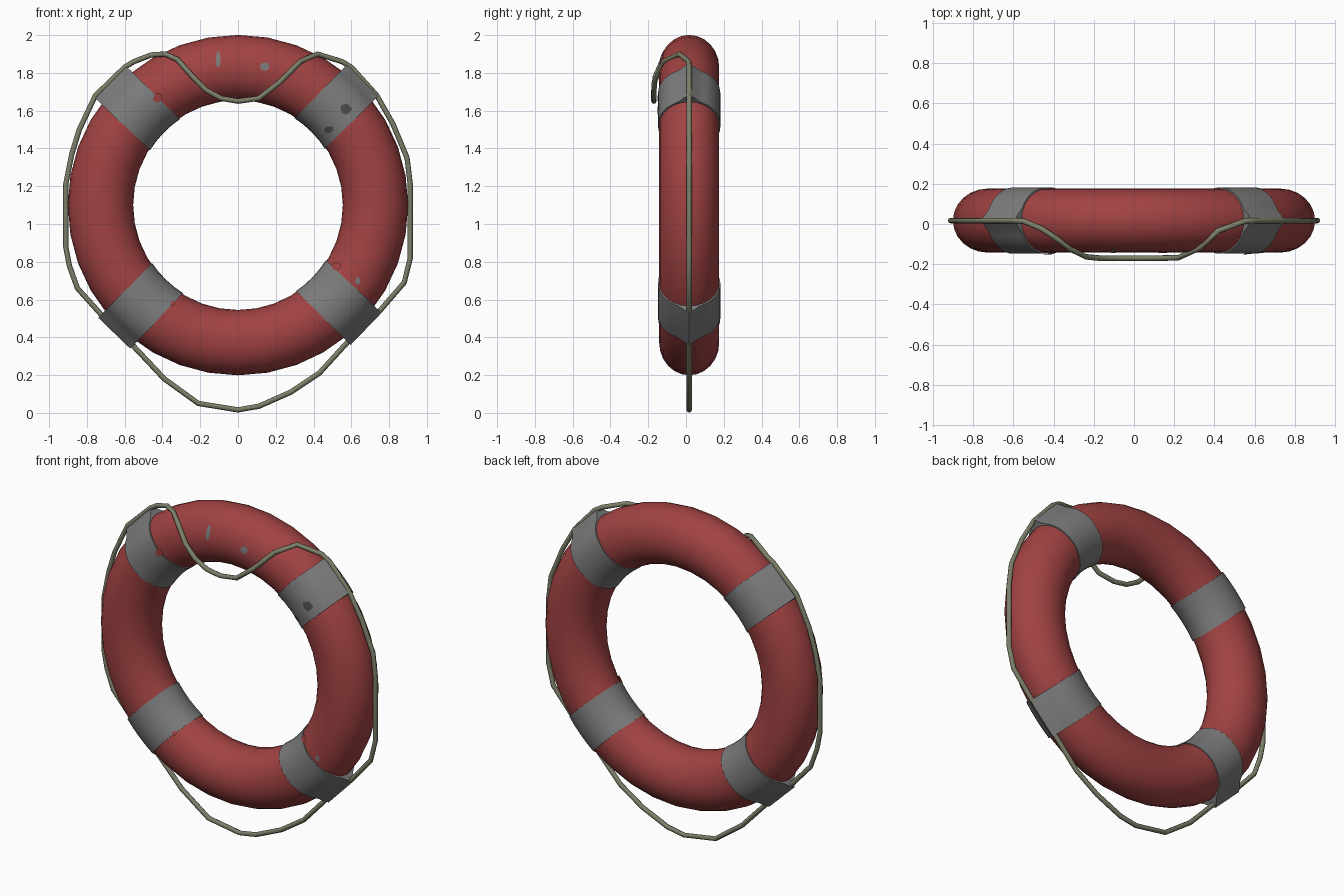
import bpy, bmesh, math, random
from mathutils import Vector

if "Cube" in bpy.data.objects:
    bpy.data.objects.remove(bpy.data.objects["Cube"])

random.seed(4)
CY, CZ = 0.017, 1.10          # ring centre
R, A, B = 0.728, 0.173, 0.159  # major radius, radial and depth half-sizes


def material(name, rgb):
    m = bpy.data.materials.new(name)
    m.diffuse_color = (*rgb, 1)
    m.use_nodes = True
    m.node_tree.nodes["Principled BSDF"].inputs["Base Color"].default_value = m.diffuse_color
    return m


RED = material("faded red", (0.36, 0.055, 0.055))
GREY = material("worn grey", (0.20, 0.20, 0.20))
DARK = material("dark grey", (0.07, 0.07, 0.07))
ROPE = material("rope olive", (0.20, 0.215, 0.14))


def finish(name, bm, mat, angle=50):
    bmesh.ops.recalc_face_normals(bm, faces=bm.faces[:])
    me = bpy.data.meshes.new(name)
    bm.to_mesh(me)
    bm.free()
    ob = bpy.data.objects.new(name, me)
    bpy.context.collection.objects.link(ob)
    me.materials.append(mat)
    bpy.ops.object.select_all(action='DESELECT')
    ob.select_set(True)
    bpy.context.view_layer.objects.active = ob
    bpy.ops.object.shade_smooth_by_angle(angle=math.radians(angle))
    return ob


def skin(bm, loops, closed):
    n = len(loops[0])
    for i in range(len(loops) if closed else len(loops) - 1):
        a, b = loops[i], loops[(i + 1) % len(loops)]
        for j in range(n):
            k = (j + 1) % n
            bm.faces.new((a[j], a[k], b[k], b[j]))


# Buoyant ring
bm = bmesh.new()
loops = []
for i in range(36):
    t = math.tau * i / 36
    loop = []
    for j in range(24):
        p = math.tau * j / 24
        r = R + A * math.cos(p)
        loop.append(bm.verts.new((r * math.cos(t), CY + B * math.sin(p), CZ + r * math.sin(t))))
    loops.append(loop)
skin(bm, loops, True)
finish("float_ring", bm, RED)


# Straight-edged bands, with an outer ridge where the rope is tucked under
def band(name, angle):
    bm = bmesh.new()
    loops = []
    u = Vector((math.cos(angle), 0, math.sin(angle)))
    v = Vector((-u.z, 0, u.x))
    for grow, offsets in ((0.006, (-0.114, -0.06, 0, 0.06, 0.114)), (-0.012, (0.114, -0.114))):
        for o in offsets:
            loop = []
            for j in range(40):
                p = math.tau * j / 40
                r = R + (A + grow) * math.cos(p)
                d = math.sqrt(r * r - o * o)
                q = min(p, math.tau - p)
                if grow > 0:
                    w = math.exp(-(q / 0.2) ** 2)
                    d = d * (1 - w) + 0.943 * w
                c = u * d + v * o * (1.03 if r > R else 1.0)
                loop.append(bm.verts.new((c.x, CY + (B + grow) * math.sin(p), CZ + c.z)))
            loops.append(loop)
    skin(bm, loops, True)
    finish(name, bm, GREY)


for name, deg in (("upper_right", 45), ("upper_left", 136), ("lower_left", 226), ("lower_right", 316)):
    band("band_" + name, math.radians(deg))

# Grab rope: (x, y offset from ring centre, z)
path = [(0, 0, .016), (-.21, 0, .05), (-.39, 0, .18), (-.55, 0, .35), (-.715, 0, .51),
        (-.85, 0, .66), (-.893, 0, .78), (-.912, 0, .88), (-.912, 0, 1.21), (-.88, 0, 1.37),
        (-.84, 0, 1.50), (-.755, 0, 1.68), (-.60, 0, 1.83), (-.55, -.003, 1.86), (-.46, -.04, 1.895),
        (-.385, -.09, 1.90), (-.32, -.14, 1.87), (-.24, -.18, 1.78), (-.17, -.187, 1.71),
        (-.09, -.187, 1.665), (0, -.187, 1.65), (.11, -.187, 1.665), (.22, -.185, 1.75),
        (.33, -.135, 1.86), (.42, -.05, 1.90), (.55, -.003, 1.86), (.60, 0, 1.83), (.735, 0, 1.68),
        (.82, 0, 1.53), (.895, 0, 1.35), (.912, 0, 1.21), (.912, 0, .82), (.88, 0, .69),
        (.75, 0, .54), (.585, 0, .38), (.43, 0, .21), (.28, 0, .11), (.11, 0, .035)]
pts = [Vector((x, y + CY, z)) for x, y, z in path]
bm = bmesh.new()
loops = []
for i, p in enumerate(pts):
    t = (pts[(i + 1) % len(pts)] - pts[i - 1]).normalized()
    side = t.cross(Vector((0, 1, 0))).normalized()
    up = side.cross(t)
    loops.append([bm.verts.new(p + 0.014 * (side * math.cos(math.tau * j / 8) + up * math.sin(math.tau * j / 8)))
                  for j in range(8)])
skin(bm, loops, True)
finish("grab_rope", bm, ROPE)


# Worn paint patches: thin skins lying on the ring surface
def patch(name, x, z, w, h, mat, lift=0.003, side=-1):
    bm = bmesh.new()

    def on_surface(px, pz):
        k = (math.hypot(px, pz - CZ) - R) / (A + lift)
        return bm.verts.new((px, CY + side * (B + lift) * math.sqrt(max(0, 1 - k * k)), pz))

    c = on_surface(x, z)
    rim = []
    for i in range(9):
        a = math.tau * i / 9
        s = random.uniform(0.8, 1.15) / 2
        rim.append(on_surface(x + w * s * math.cos(a), z + h * s * math.sin(a)))
    for i in range(9):
        bm.faces.new((c, rim[i], rim[(i + 1) % 9]))
    bmesh.ops.recalc_face_normals(bm, faces=bm.faces[:])
    if sum(f.normal.y for f in bm.faces) * side < 0:
        bmesh.ops.reverse_faces(bm, faces=bm.faces[:])
    me = bpy.data.meshes.new(name)
    bm.to_mesh(me)
    bm.free()
    me.materials.append(mat)
    bpy.context.collection.objects.link(bpy.data.objects.new(name, me))


patch("scuff_tall", -.105, 1.875, .03, .085, GREY)
patch("scuff_round", .14, 1.835, .055, .045, GREY)
patch("scuff_lower_right", .635, .70, .025, .04, GREY)
patch("chip_upper_left", -.425, 1.67, .05, .05, RED, .009)
patch("chip_lower_right", .52, .775, .05, .04, RED, .009)
patch("chip_lower_left", -.345, .58, .025, .03, RED, .009)
patch("stain_upper_right", .57, 1.61, .06, .06, DARK, .009)
patch("stain_upper_right_low", .48, 1.50, .05, .04, DARK, .009)
